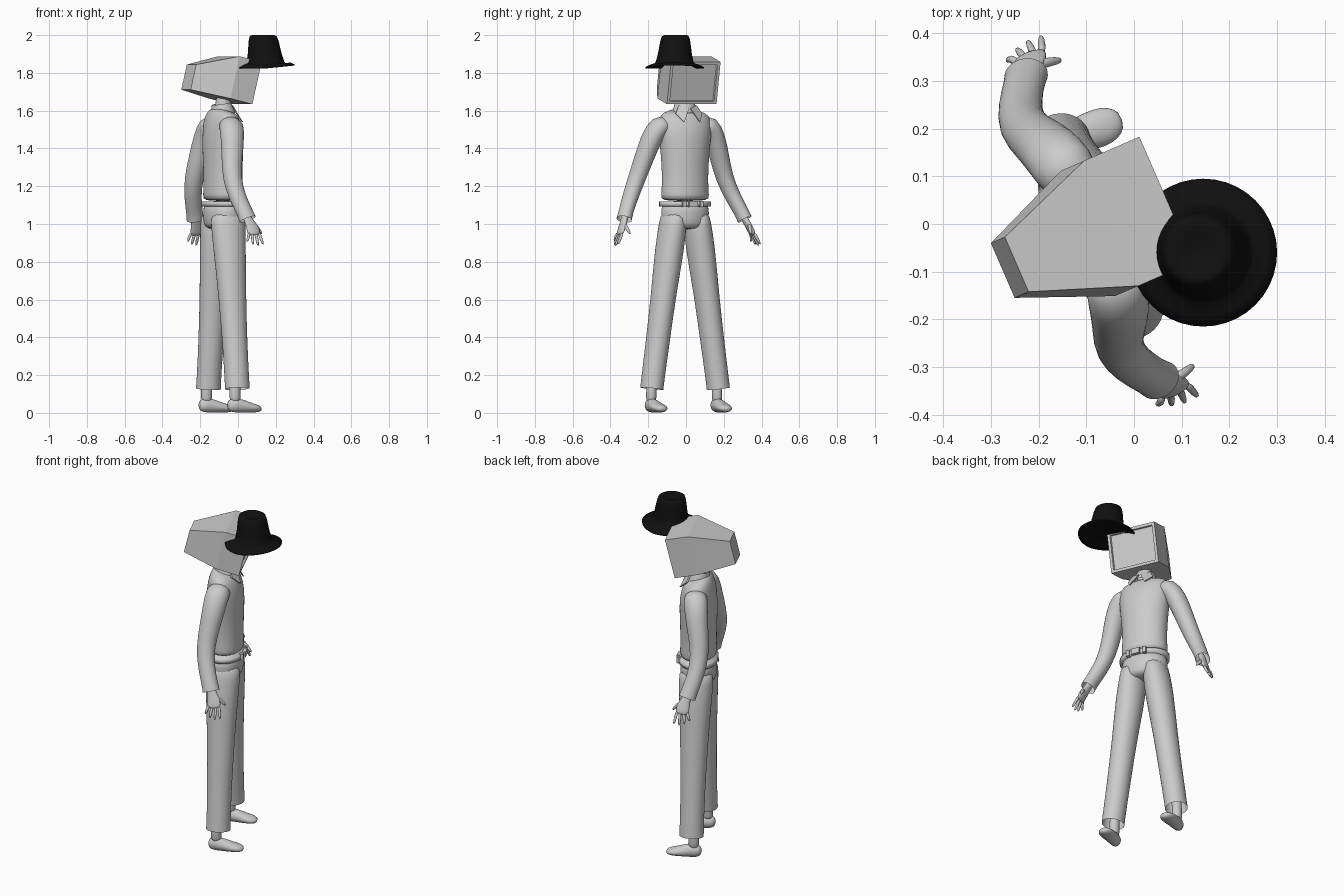
import bpy, bmesh
from math import sin, cos, pi, radians
from mathutils import Vector, Matrix

if "Cube" in bpy.data.objects:
    bpy.data.objects.remove(bpy.data.objects["Cube"])

# Figure is built facing +X (left side = +Y), then turned and placed
PLACE = Matrix.Translation((-0.08, -0.005, 0)) @ Matrix.Rotation(radians(23.5), 4, 'Z')


def finish(name, bm, matrix=PLACE, smooth=True, subsurf=0):
    bmesh.ops.recalc_face_normals(bm, faces=bm.faces)
    bm.transform(matrix)
    me = bpy.data.meshes.new(name)
    bm.to_mesh(me)
    bm.free()
    ob = bpy.data.objects.new(name, me)
    bpy.context.collection.objects.link(ob)
    if subsurf:
        m = ob.modifiers.new("subsurf", 'SUBSURF')
        m.levels = m.render_levels = subsurf
    if smooth:
        for p in me.polygons:
            p.use_smooth = True
    return ob


def skin(bm, rings, closed=False):
    pairs = list(zip(rings, rings[1:])) + ([(rings[-1], rings[0])] if closed else [])
    for a, b in pairs:
        n = len(a)
        for i in range(n):
            bm.faces.new((a[i], a[(i + 1) % n], b[(i + 1) % n], b[i]))


def tube(name, pts, ref=(1, 0, 0), n=16, caps=(True, True), subsurf=1, side=1):
    """Loft of ellipses along pts (x, y, z, radius along ref, radius across)."""
    bm = bmesh.new()
    c = [Vector((p[0], p[1] * side, p[2])) for p in pts]
    rings = []
    for i, p in enumerate(pts):
        t = (c[min(i + 1, len(c) - 1)] - c[max(i - 1, 0)]).normalized()
        a = Vector(ref)
        a = (a - t * a.dot(t)).normalized()
        b = t.cross(a)
        rings.append([bm.verts.new(c[i] + a * p[3] * cos(2 * pi * k / n) + b * p[4] * sin(2 * pi * k / n))
                      for k in range(n)])
    skin(bm, rings)
    if caps[0]:
        bm.faces.new(rings[0])
    if caps[1]:
        bm.faces.new(rings[-1])
    return finish(name, bm, subsurf=subsurf)


def box(name, loc, size):
    bm = bmesh.new()
    bmesh.ops.create_cube(bm, size=1)
    return finish(name, bm, PLACE @ Matrix.Translation(loc) @ Matrix.Diagonal((*size, 1)), smooth=False)


# Sweater body
tube("sweater_body", [(0, 0, 1.12, .100, .136), (0, 0, 1.15, .100, .132), (0, 0, 1.22, .098, .127),
                      (0, 0, 1.32, .100, .130), (0, 0, 1.42, .104, .140), (0, 0, 1.50, .098, .150),
                      (-.01, 0, 1.56, .080, .150), (-.01, 0, 1.59, .062, .120), (-.005, 0, 1.605, .05, .06)], n=24)

# Trousers top, belt, loops and buckle
tube("trouser_top", [(0, 0, .97, .085, .11), (0, 0, 1.0, .098, .13), (0, 0, 1.06, .1, .133),
                     (0, 0, 1.13, .097, .13)], n=24)
tube("belt", [(0, 0, 1.093, .098, .13), (0, 0, 1.093, .107, .142), (0, 0, 1.12, .107, .142),
              (0, 0, 1.12, .098, .13)][1:3], n=32, subsurf=0)
box("belt_buckle", (.108, 0, 1.106), (.018, .05, .032))
for s in (1, -1):
    box("belt_loop", (.1, s * .05, 1.106), (.022, .018, .034))

for s in (1, -1):
    # Trouser leg
    tube("trouser_leg", [(0, .065, 1.07, .095, .062), (0, .07, 1.0, .098, .07), (0, .088, .88, .09, .078),
                         (0, .125, .62, .076, .066), (0, .16, .36, .068, .064), (0, .183, .2, .067, .062),
                         (0, .192, .128, .068, .062)], caps=(True, False), side=s)
    # Ankle and foot
    tube("ankle", [(-.012, .185, .22, .032, .03), (-.012, .19, .12, .028, .026), (-.012, .19, .04, .034, .03)], side=s)
    tube("foot", [(-.055, .19, .04, .018, .014), (-.04, .19, .04, .036, .03), (0, .19, .041, .040, .034),
                  (.045, .189, .033, .032, .038), (.09, .187, .026, .024, .043), (.12, .185, .022, .02, .036),
                  (.14, .183, .02, .011, .017)], ref=(0, 0, 1), side=s)
    # Sleeve and cuff
    tube("sleeve", [(-.005, .09, 1.52, .06, .05), (-.012, .145, 1.525, .068, .062), (-.025, .185, 1.45, .064, .057),
                    (-.04, .215, 1.36, .058, .052), (-.06, .253, 1.24, .051, .047), (-.045, .298, 1.14, .047, .042),
                    (-.018, .335, 1.06, .045, .038), (-.008, .348, 1.025, .048, .04)], caps=(True, False), side=s)
    # Hand: wrist and palm, four fingers, thumb
    tube("hand", [(-.02, .33, 1.07, .024, .02), (-.005, .35, 1.02, .024, .018), (.008, .364, .99, .035, .016),
                  (.014, .377, .96, .039, .014), (.016, .387, .938, .033, .010)], n=12, side=s)
    for f0, f1, l1, z1 in ((-.014, -.032, .392, .905), (.005, -.004, .408, .888),
                           (.025, .024, .415, .882), (.042, .054, .413, .89)):
        tube("finger", [(f0, .38, .955, .009, .009), ((f0 + f1) / 2, .395, (.955 + z1) / 2, .009, .009),
                        (f1, l1, z1, .006, .006)], n=8, side=s)
    tube("thumb", [(.02, .36, 1.0, .013, .012), (.05, .355, .975, .011, .011), (.074, .348, .945, .007, .007)],
         n=8, side=s)

# Neck and shirt collar band
tube("neck", [(-.005, 0, 1.56, .045, .045), (0, 0, 1.62, .04, .04), (.005, 0, 1.70, .042, .042)], n=16)
tube("collar_band", [(.0, 0, 1.58, .066, .072), (-.004, 0, 1.61, .06, .064), (-.008, 0, 1.637, .052, .054)],
     n=20, caps=(False, False))

# Pointed collar flaps
for s in (1, -1):
    bm = bmesh.new()
    pts = [(.055, .004, 1.612), (.03, .052, 1.628), (.045, .076, 1.585), (.088, .045, 1.54)]
    v = [bm.verts.new((x + d, y * s, z)) for d in (0, .008) for x, y, z in pts]
    skin(bm, [v[:4], v[4:]])
    bm.faces.new(v[:4])
    bm.faces.new(v[4:])
    finish("collar_flap", bm, smooth=False)

# Monitor head: flat underside, tapered back, recessed screen
bm = bmesh.new()
rings = [[bm.verts.new((x, y * w, z)) for y, z in ((-1, 0), (1, 0), (1, h), (-1, h))]
         for x, w, h in ((0, .143, .23), (-.13, .143, .23), (-.33, .0625, .137))]
skin(bm, rings)
front = bm.faces.new(rings[0])
bm.faces.new(rings[-1])
bmesh.ops.recalc_face_normals(bm, faces=bm.faces)
bmesh.ops.inset_individual(bm, faces=[front], thickness=.022)
inner = bmesh.ops.inset_individual(bm, faces=[front], thickness=.003)
bmesh.ops.translate(bm, verts=front.verts, vec=(-.012, 0, 0))
finish("monitor_head", bm, PLACE @ Matrix.Translation((.105, -.007, 1.634))
       @ Matrix.Rotation(radians(13.5), 4, 'Y'), smooth=False)

# Brimmed hat, perched on the front corner of the head
profile = [(.001, 1.984), (.035, 1.988), (.060, 2.0), (.072, 1.993), (.079, 1.97), (.090, 1.90), (.099, 1.862),
           (.106, 1.851), (.132, 1.841), (.155, 1.829), (.154, 1.823), (.130, 1.834), (.1, 1.843), (.001, 1.85)]
bm = bmesh.new()
N = 40
rings = []
for r, z in profile:
    ring = []
    for k in range(N):
        x, y = r * cos(2 * pi * k / N), r * sin(2 * pi * k / N)
        lift = .016 * max(0, x / .155) * (r > .12)
        lean = max(0, z - 1.86) / .14
        ring.append(bm.verts.new((.145 + x - .012 * lean, -.06 + y + .004 * lean, z + lift)))
    rings.append(ring)
skin(bm, rings)
bm.faces.new(rings[0])
bm.faces.new(rings[-1])
hat = finish("hat", bm, Matrix.Identity(4))
black = bpy.data.materials.new("black_felt")
black.diffuse_color = (.005, .005, .005, 1)
black.use_nodes = True
black.node_tree.nodes["Principled BSDF"].inputs["Base Color"].default_value = black.diffuse_color
hat.data.materials.append(black)
